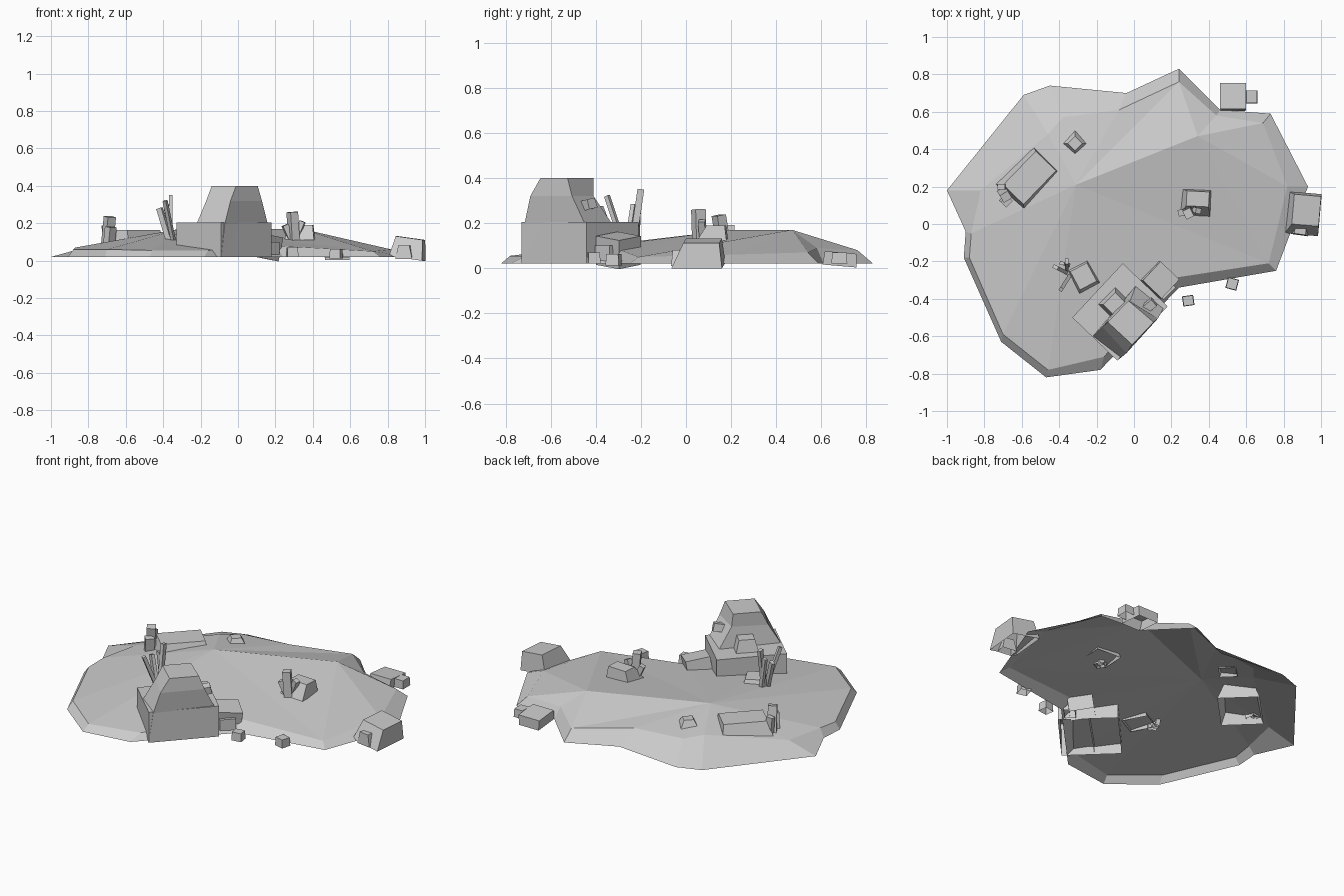
import bpy, bmesh
from math import radians
from mathutils import Vector, Matrix, Euler


def make(name, verts, faces):
    bm = bmesh.new()
    vs = [bm.verts.new(v) for v in verts]
    for f in faces:
        bm.faces.new([vs[i] for i in f])
    bmesh.ops.recalc_face_normals(bm, faces=bm.faces)
    me = bpy.data.meshes.new(name)
    bm.to_mesh(me)
    bm.free()
    ob = bpy.data.objects.new(name, me)
    bpy.context.collection.objects.link(ob)
    return ob


def loft(name, rings, mat=Matrix()):
    """Stack of four-sided rings, capped on top and open below."""
    verts = [mat @ Vector(p) for r in rings for p in r]
    faces = [(4*k+i, 4*k+(i+1) % 4, 4*k+4+(i+1) % 4, 4*k+4+i)
             for k in range(len(rings)-1) for i in range(4)]
    n = len(verts)
    return make(name, verts, faces + [(n-4, n-3, n-2, n-1)])


def rect(w, d, z, ox=0, oy=0):
    return [(ox+sx*w/2, oy+sy*d/2, z) for sx, sy in ((-1, -1), (1, -1), (1, 1), (-1, 1))]


def rock(name, loc, base, top, h, rot=(0, 0, 0), off=(0, 0)):
    m = Matrix.Translation(loc) @ Euler([radians(a) for a in rot]).to_matrix().to_4x4()
    return loft(name, [rect(*base, 0), rect(*top, h, *off)], m)


def beam(name, a, b, w, d):
    a, b = Vector(a), Vector(b)
    q = (b-a).to_track_quat('Z', 'Y').to_matrix().to_4x4()
    return loft(name, [rect(w, d, 0), rect(w, d, (b-a).length)], Matrix.Translation(a) @ q)


# island ground: outer rim, raised inner rim, two summits
rim = [(-1, .18), (-.59, .69), (-.45, .74), (-.04, .70), (.24, .83), (.46, .61), (.73, .59),
       (.93, .20), (.76, -.25), (.24, -.34), (-.18, -.78), (-.47, -.82), (-.71, -.63),
       (-.91, -.18), (-.90, -.04)]
inner = [(-.82, .18, .07), (-.46, .48, .12), (-.38, .57, .11), (-.08, .61, .11), (.24, .76, .08),
         (.44, .58, .09), (.69, .54, .07), (.82, .20, .06), (.72, -.21, .05), (.20, -.29, .08),
         (-.16, -.71, .055), (-.46, -.78, .055), (-.70, -.59, .06), (-.88, -.18, .06),
         (-.87, -.05, .07)]
n = len(rim)
peak, ridge = 2*n, 2*n+1
hub = [ridge if 4 <= i <= 7 else peak for i in range(n)]
faces = []
for i in range(n):
    j = (i+1) % n
    faces += [(i, j, n+j, n+i), (n+i, n+j, hub[i])]
    if hub[i] != hub[j]:
        faces.append((n+j, hub[j], hub[i]))
make("island_ground", [(x, y, .02) for x, y in rim] + inner
     + [(-.31, .21, .17), (.34, .47, .17)], faces)

# cliff block with tapered tower
block = [(-.09, -.73), (.18, -.44), (-.06, -.21), (-.33, -.50)]
loft("cliff_block", [[(x, y, z) for x, y in block] for z in (.02, .205)])
tower = [(.02, [(-.09, -.73), (.18, -.44), (.05, -.33), (-.22, -.60)]),
         (.20, [(-.07, -.715), (.158, -.45), (.01, -.33), (-.22, -.60)]),
         (.32, [(-.04, -.69), (.128, -.505), (-.02, -.41), (-.17, -.55)]),
         (.40, [(-.01, -.645), (.105, -.525), (-.03, -.41), (-.14, -.525)])]
loft("cliff_tower", [[(x, y, z) for x, y in r] for z, r in tower])

# boulders around the cliff
rock("cliff_step", (-.10, -.43, .2), (.13, .13), (.09, .09), .075, (0, 0, 45))
rock("cliff_side_rock", (.12, -.30, .015), (.14, .14), (.14, .14), .13, (8, 8, 47))
rock("cliff_low_stone", (.17, -.35, .02), (.09, .06), (.09, .06), .08, (0, 0, 45))
rock("cliff_ledge", (.085, -.43, .26), (.065, .05), (.06, .045), .045, (10, -10, 40))
rock("west_cliff_rock", (-.27, -.28, .09), (.13, .15), (.10, .11), .05, (0, 0, 28))
rock("shore_stone", (.29, -.41, .02), (.06, .055), (.055, .05), .05, (0, 0, 8))
rock("shore_stone", (.525, -.32, .012), (.06, .06), (.055, .055), .05, (0, 0, -15))

# boulders on the island
rock("east_boulder", (.905, .055, .012), (.18, .225), (.145, .16), .11, (0, 8, -5), (0, .02))
rock("east_stone", (.89, -.03, .01), (.09, .06), (.06, .05), .07, (0, 0, -8))
rock("north_boulder", (.53, .68, .01), (.13, .15), (.14, .14), .06, (-5, 0, 0))
rock("north_stone", (.63, .68, .02), (.06, .07), (.055, .065), .05)
rock("inland_rock", (.33, .115, .11), (.16, .14), (.12, .08), .08, (0, 0, -3), (.01, .02))
rock("west_boulder", (-.565, .24, .05), (.30, .235), (.25, .15), .115, (0, 0, 46), (.01, 0))
rock("small_rock", (-.315, .43, .12), (.10, .10), (.055, .055), .045, (0, 0, 45))

# broken posts
posts = [((-.36, -.24, .08), (-.36, -.20, .35), .02, .03),
         ((-.36, -.26, .08), (-.42, -.23, .28), .02, .03),
         ((-.34, -.27, .08), (-.39, -.35, .32), .02, .02),
         ((-.35, -.22, .08), (-.385, -.21, .30), .018, .025),
         ((.30, .06, .10), (.29, .055, .26), .05, .045),
         ((.29, .07, .10), (.25, .06, .19), .035, .03),
         ((.30, .08, .10), (.345, .07, .21), .03, .03),
         ((-.70, .17, .08), (-.685, .145, .235), .05, .045),
         ((-.70, .20, .08), (-.71, .20, .19), .03, .04),
         ((-.69, .13, .08), (-.68, .12, .18), .05, .04)]
for a, b, w, d in posts:
    beam("broken_post", a, b, w, d)
